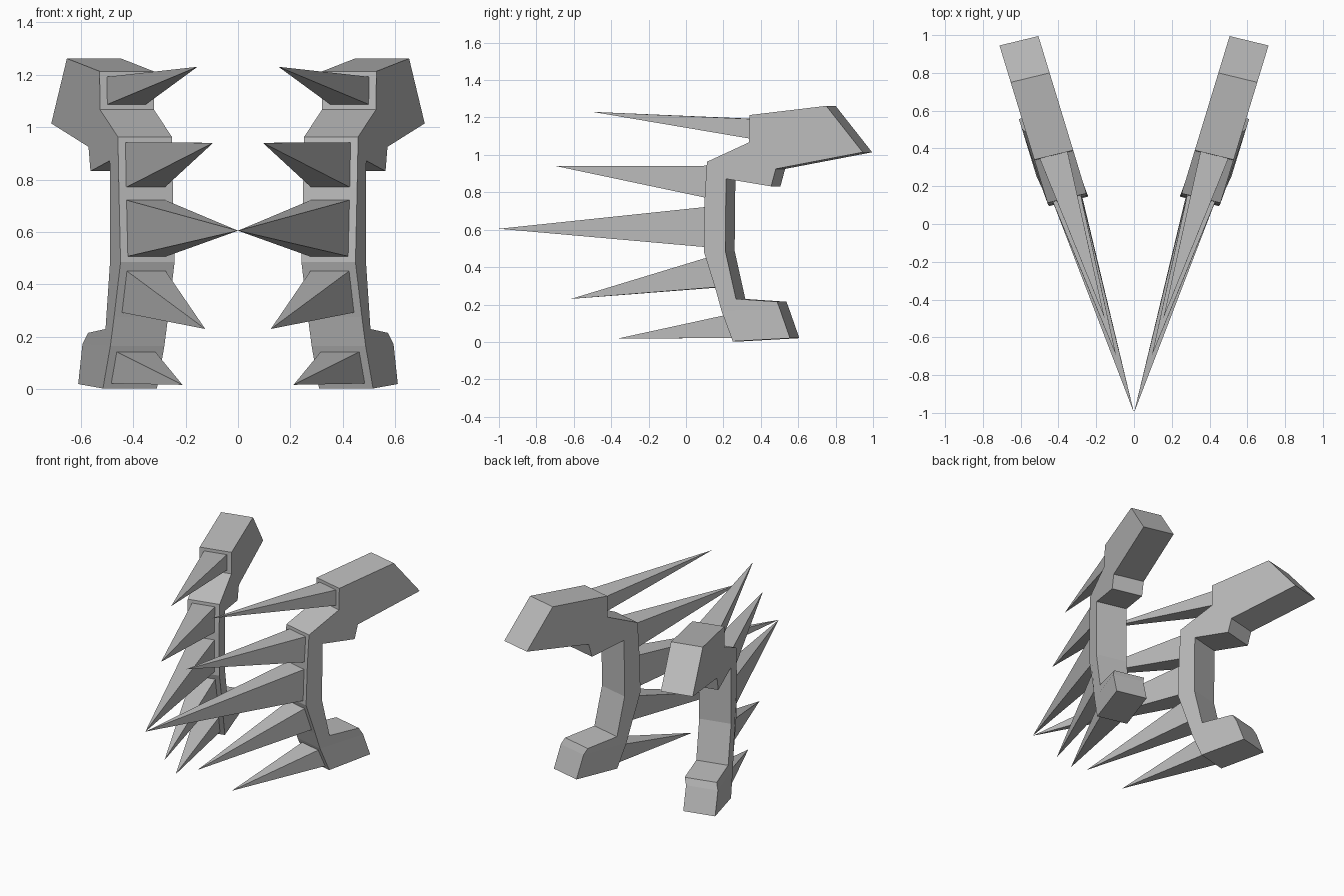
import bpy
import bmesh
from mathutils import Vector

cube = bpy.data.objects.get("Cube")
if cube:
    bpy.data.objects.remove(cube, do_unlink=True)

grey = bpy.data.materials.new("plain grey")
grey.use_nodes = True
grey.diffuse_color = (0.5, 0.5, 0.5, 1)
bsdf = next(n for n in grey.node_tree.nodes if n.type == 'BSDF_PRINCIPLED')
bsdf.inputs["Base Color"].default_value = (0.5, 0.5, 0.5, 1)

ACROSS = Vector((-0.206, 0.05, 0))   # from the outer side to the inner side


def outer(y, z, shift=0.0):
    """Point on the splayed outer side of a bracket."""
    return Vector((0.424 + 0.305 * y + shift, y, z))


# Front edge, top to bottom, then the back edge, bottom to top
FRONT = [outer(0.34, 1.213), outer(0.337, 1.067), outer(0.112, 0.963),
         outer(0.10, 0.77), outer(0.095, 0.485, -0.005), outer(0.16, 0.275),
         outer(0.19, 0.165, 0.005), outer(0.25, 0.003, 0.015)]
BACK = [outer(0.556, 0.02, 0.016), outer(0.503, 0.172, 0.016),
        outer(0.487, 0.215), outer(0.267, 0.23), outer(0.21, 0.487),
        outer(0.214, 0.872), outer(0.455, 0.832), outer(0.48, 0.925),
        outer(0.945, 1.014), outer(0.75, 1.262)]


def front_at(z):
    """Front edge position at a given height."""
    for a, b in zip(FRONT, FRONT[1:]):
        if a.z >= z >= b.z:
            return a.lerp(b, (a.z - z) / (a.z - b.z))
    return FRONT[-1].copy()


def make_object(name, points, faces, side):
    bm = bmesh.new()
    verts = [bm.verts.new((p.x * side, p.y, p.z)) for p in points]
    for f in faces:
        bm.faces.new([verts[i] for i in f])
    bmesh.ops.recalc_face_normals(bm, faces=bm.faces)
    mesh = bpy.data.meshes.new(name)
    bm.to_mesh(mesh)
    bm.free()
    mesh.materials.append(grey)
    obj = bpy.data.objects.new(name, mesh)
    bpy.context.collection.objects.link(obj)
    return obj


def bracket(name, side):
    outline = FRONT + BACK
    n = len(outline)
    points = outline + [p + ACROSS for p in outline]
    faces = [(i, (i + 1) % n, (i + 1) % n + n, i + n) for i in range(n)]
    # Each side is split at the crease above the foot
    crease = len(FRONT) - 2
    foot = list(range(crease, crease + 4))
    upper = list(range(crease + 1)) + list(range(crease + 3, n))
    for part in (foot, upper):
        faces += [part, [i + n for i in part]]
    make_object(name, points, faces, side)


def spike(name, tip, top, bottom, side):
    base = []
    for z, t in ((top, 0.13), (top, 0.85), (bottom, 0.85), (bottom, 0.13)):
        base.append(front_at(z) + ACROSS * t + Vector((0, 0.004, 0)))
    faces = [(i, (i + 1) % 4, 4) for i in range(4)] + [(0, 1, 2, 3)]
    make_object(name, base + [Vector(tip)], faces, side)


# Tip, base top height, base bottom height
SPIKES = [((0.155, -0.50, 1.23), 1.192, 1.086),
          ((0.095, -0.695, 0.94), 0.942, 0.77),
          ((0.0, -1.0, 0.605), 0.722, 0.507),
          ((0.125, -0.615, 0.23), 0.452, 0.293),
          ((0.212, -0.37, 0.017), 0.143, 0.022)]

for label, side in (("left", 1), ("right", -1)):
    bracket(label + "_bracket", side)
    for number, (tip, top, bottom) in enumerate(SPIKES, 1):
        spike(f"{label}_spike_{number}", tip, top, bottom, side)
